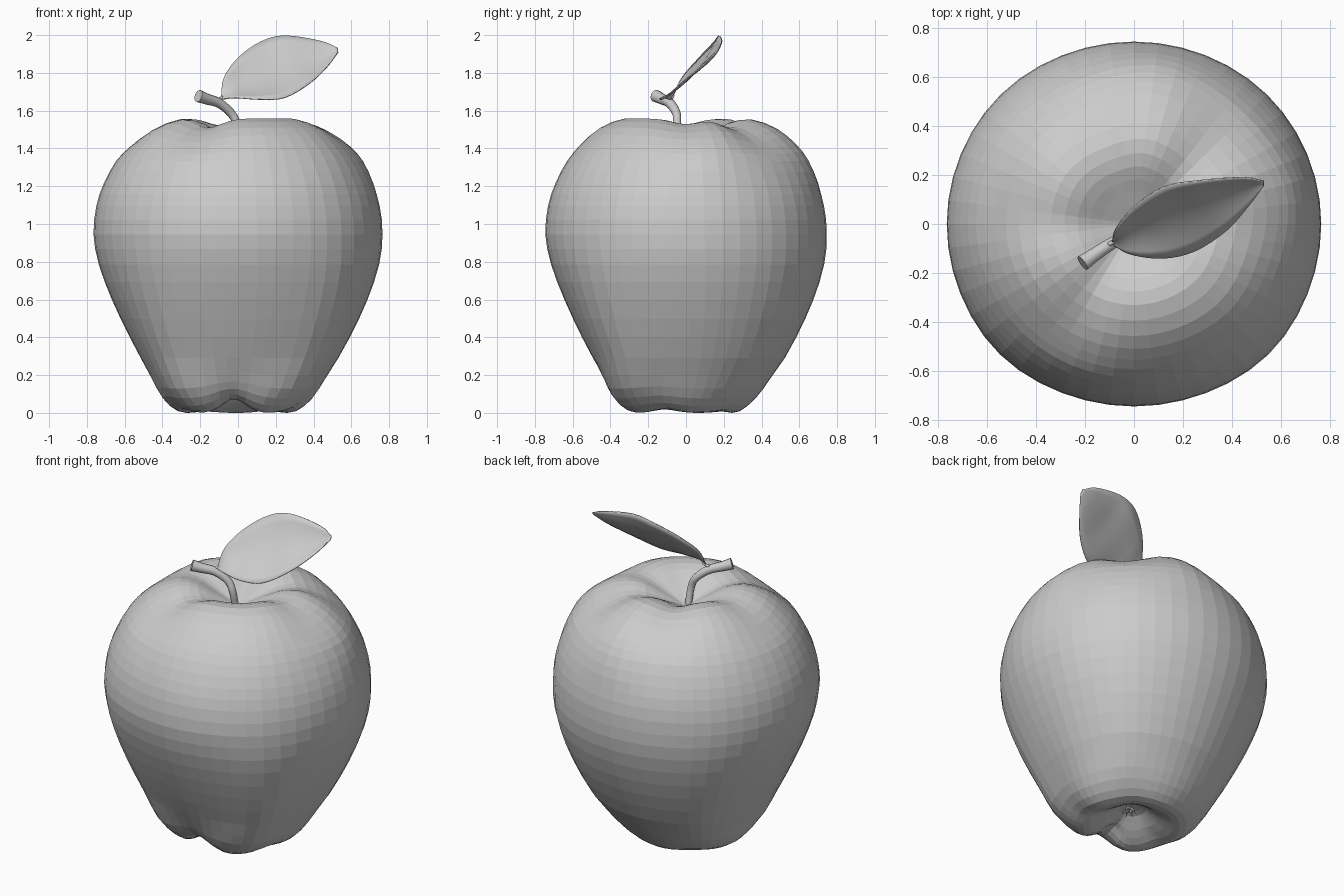
import bpy, bmesh, math
from mathutils import Matrix, Vector

cube = bpy.data.objects.get("Cube")
if cube:
    bpy.data.objects.remove(cube)

grey = bpy.data.materials.new("plain grey")
grey.use_nodes = True
colour = (0.6, 0.6, 0.6, 1)
grey.diffuse_color = colour
grey.node_tree.nodes["Principled BSDF"].inputs["Base Color"].default_value = colour


def add_object(name, bm, smooth):
    mesh = bpy.data.meshes.new(name)
    bm.to_mesh(mesh)
    bm.free()
    obj = bpy.data.objects.new(name, mesh)
    bpy.context.collection.objects.link(obj)
    mesh.materials.append(grey)
    for face in mesh.polygons:
        face.use_smooth = smooth
    return obj


def spline(points, steps):
    """Smooth curve through the points."""
    pts = [Vector(p) for p in points]
    pts = [2 * pts[0] - pts[1]] + pts + [2 * pts[-1] - pts[-2]]
    out = []
    for a, b, c, d in zip(pts, pts[1:], pts[2:], pts[3:]):
        for i in range(steps):
            t = i / steps
            out.append(0.5 * (2 * b + (c - a) * t + (2 * a - 5 * b + 4 * c - d) * t ** 2
                              + (3 * b - a - 3 * c + d) * t ** 3))
    return out + [pts[-2]]


def bridge(bm, rows, closed):
    for low, high in zip(rows, rows[1:]):
        n = len(low)
        for i in range(n if closed else n - 1):
            j = (i + 1) % n
            bm.faces.new((low[i], low[j], high[j], high[i]))


def waves(angle, table):
    """Sum of soft swells, each given as degrees: strength."""
    total = 0
    for degrees, strength in table.items():
        off = (angle - math.radians(degrees) + math.pi) % math.tau - math.pi
        total += strength * math.exp(-(off / 0.33) ** 2)
    return total


def ramp(value, start, end):
    return max(0, min(1, (value - start) / (end - start)))


# Apple body: a lathe profile with lobes pressed into the base and crown
profile = [(0.02, 0.12), (0.08, 0.105), (0.15, 0.055), (0.24, 0.01), (0.32, 0.012),
           (0.40, 0.08), (0.47, 0.2), (0.58, 0.4), (0.675, 0.6), (0.742, 0.79),
           (0.765, 0.95), (0.75, 1.1), (0.71, 1.22), (0.645, 1.34), (0.57, 1.43),
           (0.47, 1.515), (0.34, 1.563), (0.23, 1.545), (0.13, 1.49), (0.02, 1.43)]
base_dips = {266: 1.0, 342: 0.3, 54: 0.15, 126: 0.1, 198: 0.25}
base_corners = {225: 0.09, 315: 0.1, 135: 0.04, 45: 0.03}
crown_dips = {0: 0.03, 46: 0.05, 110: 0.035, 180: 0.03, 241: 0.05}
shoulders = {80: 0.06, 12: 0.05, 140: 0.02, 320: 0.02}
SIDES = 48

bm = bmesh.new()
rows = []
for r, z in spline(profile, 2):
    row = []
    low = ramp(z, 0.45, 0) ** 2
    lift = ramp(z, 0.28, 0) * ramp(r, 0, 0.2) ** 2
    crown = ramp(z, 1.33, 1.52) * ramp(r, 0, 0.3)
    swell = ramp(z, 1.15, 1.42)
    corner = ramp(z, 0, 0.15) * ramp(z, 0.9, 0.25) + 0.15 * ramp(z, 0.2, 0.9) * ramp(z, 1.4, 0.9)
    lean = math.sin(math.pi * ramp(z, 0, 0.95))
    foot = ramp(z, 0.3, 0.05)
    for i in range(SIDES):
        a = math.tau * i / SIDES
        dip = waves(a, base_dips)
        rr = r * (1 - 0.07 * dip * low + waves(a, shoulders) * swell
                  + waves(a, base_corners) * corner * ramp(r, 0.3, 0.42))
        row.append(bm.verts.new((rr * math.cos(a) + 0.01 * lean - 0.005 * foot,
                                 rr * math.sin(a) * 0.974 + 0.017 * lean - 0.03 * foot,
                                 z + 0.075 * dip * lift - waves(a, crown_dips) * crown)))
    rows.append(row)
bridge(bm, rows, True)
bm.faces.new(rows[0][::-1])
bm.faces.new(rows[-1])
floor = min(v.co.z for v in bm.verts)
bmesh.ops.translate(bm, vec=(0, 0, -floor), verts=bm.verts)
add_object("apple_body", bm, False)

# Stem: bent tube that flares at its cut end
path = [(0.0, -0.02, 1.40), (-0.005, -0.045, 1.52), (-0.035, -0.05, 1.585),
        (-0.10, -0.085, 1.64), (-0.16, -0.125, 1.66), (-0.21, -0.16, 1.678)]
radii = [0.02, 0.021, 0.023, 0.026, 0.029, 0.034]
bm = bmesh.new()
centres = spline(path, 3)
sizes = spline([(r, 0) for r in radii], 3)
rows = []
for i, (p, size) in enumerate(zip(centres, sizes)):
    ahead = centres[min(i + 1, len(centres) - 1)] - centres[max(i - 1, 0)]
    side = ahead.cross(Vector((0.6, -0.8, 0))).normalized()
    up = ahead.normalized().cross(side)
    rows.append([bm.verts.new(p + size[0] * (math.cos(a) * side + math.sin(a) * up))
                 for a in (math.tau * k / 10 for k in range(10))])
bridge(bm, rows, True)
bm.faces.new(rows[0][::-1])
bm.faces.new(rows[-1])
bmesh.ops.recalc_face_normals(bm, faces=bm.faces)
stem = add_object("stem", bm, True)
bpy.context.view_layer.objects.active = stem
stem.select_set(True)
bpy.ops.object.shade_smooth_by_angle(angle=math.radians(40))

# Leaf: a gently cupped sheet between its two edges
upper = [(-0.09, -0.075, 1.665), (-0.075, -0.02, 1.775), (0.0, 0.07, 1.88), (0.12, 0.15, 1.965),
         (0.25, 0.175, 1.997), (0.44, 0.19, 1.968), (0.53, 0.175, 1.93)]
lower = [(-0.085, -0.085, 1.66), (-0.01, -0.125, 1.668), (0.12, -0.14, 1.66), (0.25, -0.11, 1.67),
         (0.38, -0.025, 1.745), (0.47, 0.075, 1.83), (0.53, 0.155, 1.91)]
cup = Vector((0, 0.7, -0.7)) * 0.032
bm = bmesh.new()
rows = []
for a, b in zip(spline(upper, 4), spline(lower, 4)):
    width = min(1, (a - b).length / 0.3)
    rows.append([bm.verts.new(a.lerp(b, k / 8) + cup * width * math.sin(math.pi * k / 8))
                 for k in range(9)])
bridge(bm, rows, False)
bmesh.ops.recalc_face_normals(bm, faces=bm.faces)
leaf = add_object("leaf", bm, True)
shell = leaf.modifiers.new("thickness", "SOLIDIFY")
shell.thickness = 0.006
shell.offset = 0

# Leaf stalk joining the leaf to the stem
bm = bmesh.new()
start, end = Vector((-0.115, -0.09, 1.65)), Vector((-0.07, -0.065, 1.68))
turn = (end - start).to_track_quat("Z", "Y").to_matrix().to_4x4()
bmesh.ops.create_cone(bm, cap_ends=True, segments=8, radius1=0.014, radius2=0.005,
                      depth=(end - start).length,
                      matrix=Matrix.Translation((start + end) / 2) @ turn)
add_object("leaf_stalk", bm, True)

# Dried blossom: small pointed sepals in the base hollow
bm = bmesh.new()
for i in range(7):
    spin = Matrix.Rotation(math.tau * i / 7, 4, "Z")
    tilt = Matrix.Rotation(math.radians(130), 4, "Y")
    bmesh.ops.create_cone(bm, cap_ends=True, segments=5, radius1=0.012, radius2=0.001, depth=0.06,
                          matrix=Matrix.Translation((0.01, -0.03, 0.115)) @ spin @ tilt
                          @ Matrix.Translation((0, 0, 0.03)))
add_object("blossom_end", bm, False)
